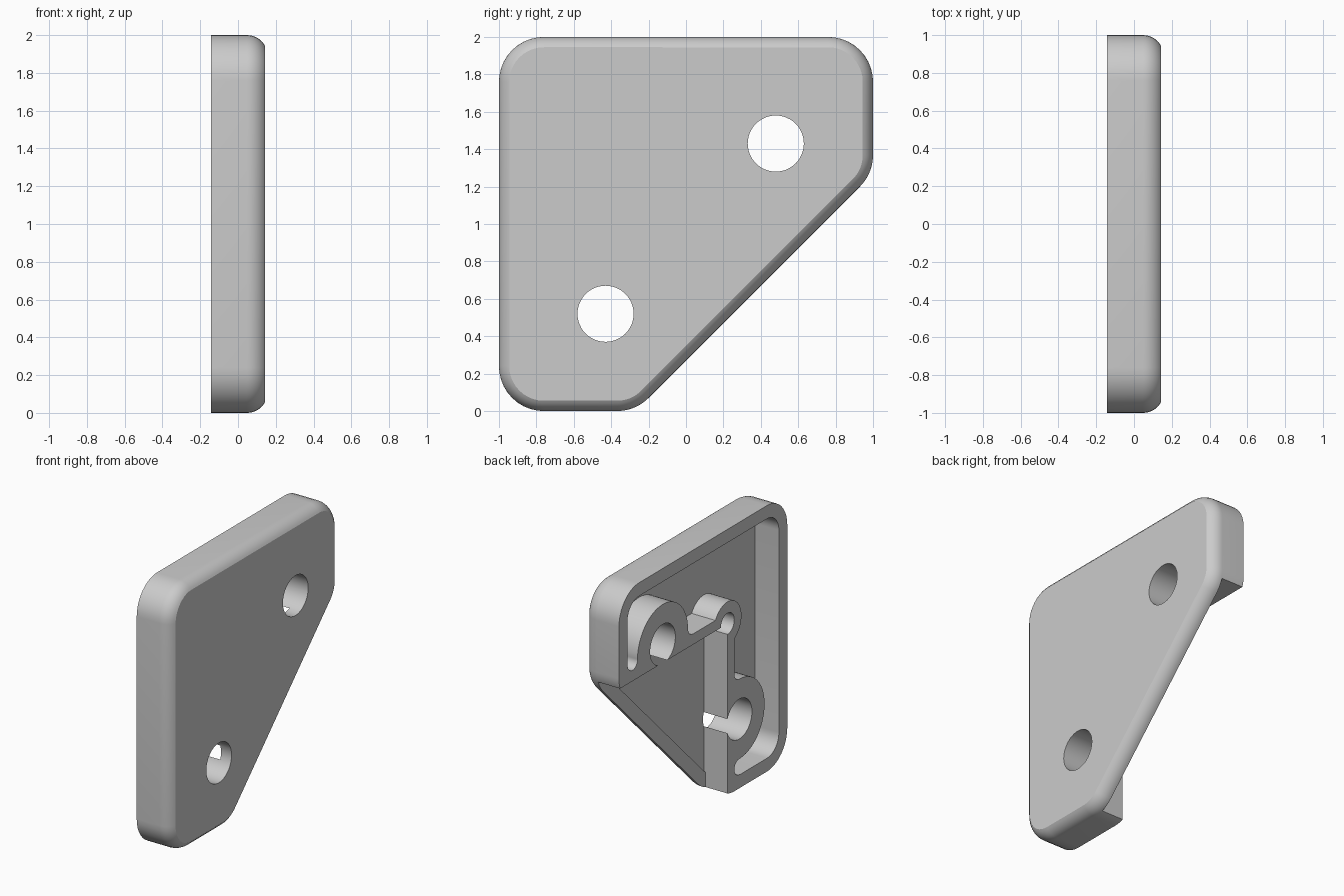
import bpy, bmesh
from math import sin, cos, pi, radians, sqrt, tan
from mathutils import Vector

cube = bpy.data.objects.get("Cube")
if cube:
    bpy.data.objects.remove(cube, do_unlink=True)

BACK, FRONT, FLOOR, LEDGE = -0.1425, 0.1425, 0.055, 0.04
RIM, STRIP, FAR = 0.1, 0.08, -0.4
WALL = -0.29                    # face of the inner wall beside the open corner
HOLE = (-0.43, 0.52)


def mirror(p):
    """Reflect a (y, z) point across the plate's symmetry line."""
    return (1 - p[1], 1 - p[0])


def outline(d, radius=0.24, steps=10):
    """Rounded five-sided plate outline, inset by d."""
    k = 0.27 + (sqrt(2) - 1) * d
    corners = [Vector(c) for c in ((d - 1, d), (-k, d), (1 - d, 1 + k),
                                   (1 - d, 2 - d), (d - 1, 2 - d))]
    r, pts = radius - d, []
    for i, c in enumerate(corners):
        u = (corners[i - 1] - c).normalized()
        v = (corners[(i + 1) % 5] - c).normalized()
        half = u.angle(v) / 2
        centre = c + (u + v).normalized() * r / sin(half)
        start = c + u * r / tan(half) - centre
        sweep = pi - 2 * half
        for j in range(steps + 1):
            a = sweep * j / steps
            pts.append((centre.x + start.x * cos(a) - start.y * sin(a),
                        centre.y + start.x * sin(a) + start.y * cos(a)))
    return pts


def circle(c, r, n=48):
    return [(c[0] + r * cos(2 * pi * i / n), c[1] + r * sin(2 * pi * i / n)) for i in range(n)]


def rect(y0, y1, z0, z1):
    return [(y0, z0), (y1, z0), (y1, z1), (y0, z1)]


def loft(name, rings):
    """Solid through a list of (x, outline) rings."""
    bm = bmesh.new()
    loops = [[bm.verts.new((x, y, z)) for y, z in pts] for x, pts in rings]
    n = len(loops[0])
    for a, b in zip(loops, loops[1:]):
        for i in range(n):
            bm.faces.new((a[i], a[(i + 1) % n], b[(i + 1) % n], b[i]))
    bm.faces.new(loops[0])
    bm.faces.new(loops[-1])
    bmesh.ops.recalc_face_normals(bm, faces=bm.faces)
    mesh = bpy.data.meshes.new(name)
    bm.to_mesh(mesh)
    bm.free()
    obj = bpy.data.objects.new(name, mesh)
    bpy.context.collection.objects.link(obj)
    return obj


def prism(pts, x0=FAR, x1=FLOOR):
    return loft("cutter", [(x0, pts), (x1, pts)])


def combine(target, tool, operation):
    """Apply a boolean and discard the tool."""
    mod = target.modifiers.new("bool", 'BOOLEAN')
    mod.operation, mod.object, mod.solver = operation, tool, 'EXACT'
    bpy.context.view_layer.objects.active = target
    bpy.ops.object.modifier_apply(modifier=mod.name)
    bpy.data.objects.remove(tool, do_unlink=True)


# Plate body with a rounded front edge
R = 0.11
rings = [(BACK, outline(0))]
for i in range(9):
    a = radians(60) * i / 8
    rings.append((FRONT - R * sin(radians(60)) + R * sin(a), outline(R * (1 - cos(a)))))
body = loft("bracket_plate", rings)

# Pocket: hollow minus thin walls, screw bosses and the corner knob
pocket = prism(outline(RIM))
f = 0.06
edge = WALL - STRIP
walls = [rect(edge, WALL + 0.1, -0.1, 1 - WALL),
         circle(HOLE, 0.30),
         rect(HOLE[0], edge + 0.01, HOLE[1] - 0.45, HOLE[1] + 0.36)]
for pts in walls:
    combine(pocket, prism(pts, FAR - 0.1, 0.2), 'DIFFERENCE')
    combine(pocket, prism([mirror(p) for p in pts], FAR - 0.1, 0.2), 'DIFFERENCE')
corner = (WALL, 1 - WALL)
combine(pocket, prism(circle(corner, 0.165), FAR - 0.1, 0.2), 'DIFFERENCE')

# Rounded ends where the bosses meet the walls
for dz in (-0.358, 0.36):
    pts = circle((edge - f, HOLE[1] + dz), f - 0.001, 32)
    combine(pocket, prism(pts), 'UNION')
    combine(pocket, prism([mirror(p) for p in pts]), 'UNION')
combine(body, pocket, 'DIFFERENCE')

# Open corner: floor level, then the cut through the rim leaving a low lip
quadrant = rect(WALL, 2, -1, 1 - WALL)
opening = prism(outline(RIM))
combine(opening, prism(quadrant, FAR - 0.1, 0.2), 'INTERSECT')
combine(body, opening, 'DIFFERENCE')
combine(body, prism(quadrant, FAR, LEDGE), 'DIFFERENCE')
combine(body, prism(circle(corner, 0.08, 32)), 'DIFFERENCE')

# Screw holes
for c in (HOLE, mirror(HOLE)):
    combine(body, prism(circle(c, 0.15), FAR, 0.4), 'DIFFERENCE')

# Colour and shading
grey = bpy.data.materials.new("plain_grey")
grey.use_nodes = True
colour = (0.6, 0.6, 0.6, 1)
grey.diffuse_color = colour
grey.node_tree.nodes["Principled BSDF"].inputs["Base Color"].default_value = colour
body.data.materials.clear()
body.data.materials.append(grey)
bpy.ops.object.select_all(action='DESELECT')
body.select_set(True)
bpy.context.view_layer.objects.active = body
bpy.ops.object.shade_smooth_by_angle(angle=radians(30))
